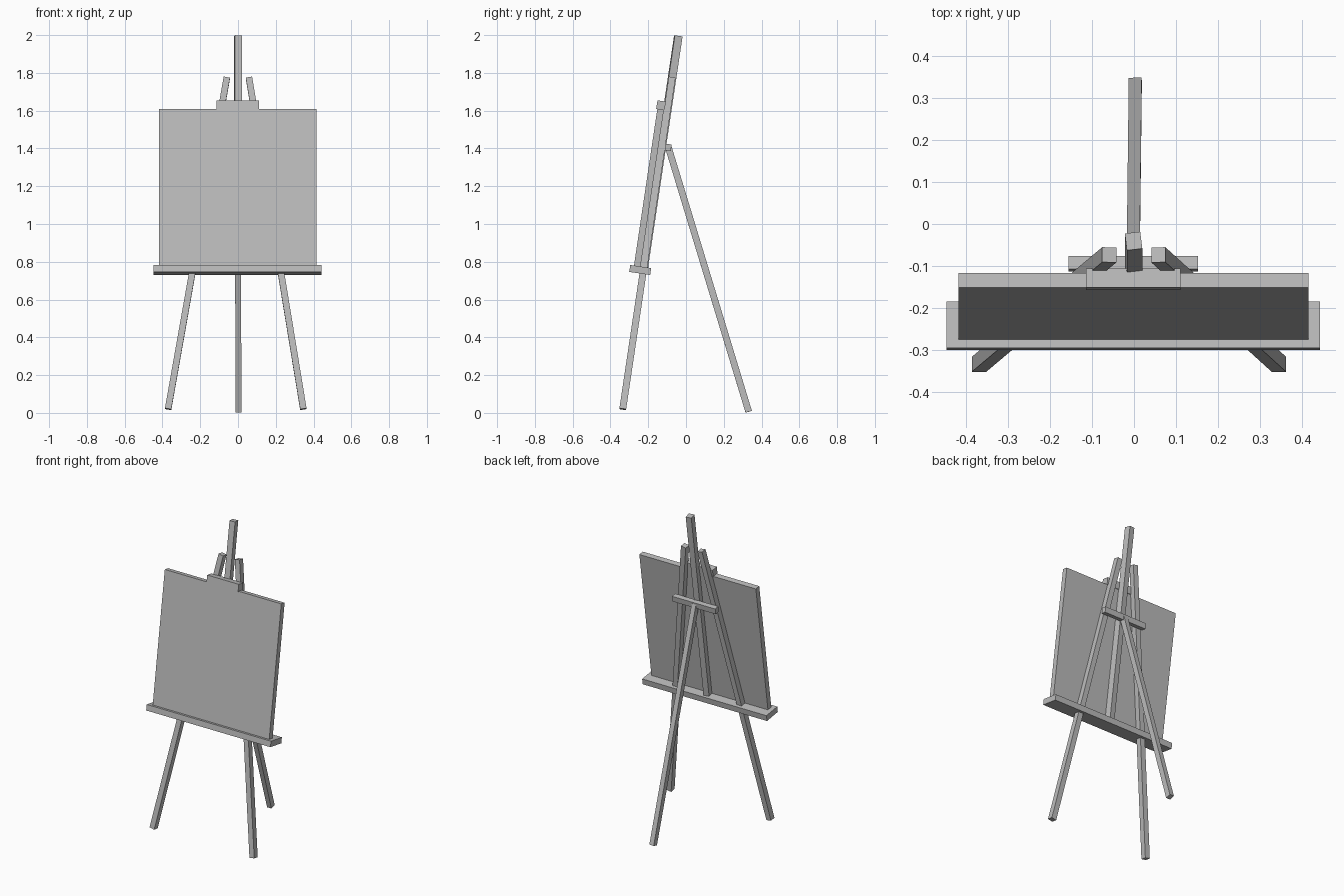
import bpy, bmesh, math
from mathutils import Vector, Matrix

if "Cube" in bpy.data.objects:
    bpy.data.objects.remove(bpy.data.objects["Cube"])

SLOPE = 0.149                                   # backward lean of the front frame
UP = Vector((0, SLOPE, 1)).normalized()
FRONT = Vector((0, -1, SLOPE)).normalized()

grey = bpy.data.materials.new("plain grey")
grey.diffuse_color = (0.5, 0.5, 0.5, 1)
grey.use_nodes = True
grey.node_tree.nodes["Principled BSDF"].inputs["Base Color"].default_value = grey.diffuse_color


def on_frame(x, z, out=0.0):
    """Point on the leaning frame plane, pushed forward by out."""
    return Vector((x, -0.335 + SLOPE * (z - 0.02), z)) + FRONT * out


def beam(name, start, end, width, depth, front=FRONT, twist=0.0):
    """Square-cut bar from start to end; depth is measured along front."""
    axis = end - start
    d = axis.normalized()
    side = front.cross(d).normalized()
    face = d.cross(side)
    rot = Matrix((side, face, d)).transposed() @ Matrix.Rotation(twist, 3, 'Z')
    mat = (Matrix.Translation((start + end) / 2) @ rot.to_4x4()
           @ Matrix.Diagonal((width, depth, axis.length, 1)))
    bm = bmesh.new()
    bmesh.ops.create_cube(bm, size=1, matrix=mat)
    bmesh.ops.recalc_face_normals(bm, faces=bm.faces)
    mesh = bpy.data.meshes.new(name)
    bm.to_mesh(mesh)
    bm.free()
    mesh.materials.append(grey)
    obj = bpy.data.objects.new(name, mesh)
    bpy.context.collection.objects.link(obj)
    return obj


# Splayed front legs
for name, foot, top in (("left_front_leg", -0.37, -0.059),
                        ("right_front_leg", 0.346, 0.058)):
    beam(name, on_frame(foot, 0.02), on_frame(top, 1.775), 0.034, 0.036)

# Centre mast, slightly twisted about its length
beam("centre_mast", on_frame(-0.001, 0.75), on_frame(-0.001, 1.996), 0.037, 0.041,
     twist=math.radians(7))

# Rear support leg and the crossbar it hangs from
beam("rear_leg", Vector((0.003, 0.332, 0.006)), Vector((-0.002, -0.093, 1.405)),
     0.031, 0.035)
beam("rear_crossbar", on_frame(-0.156, 1.41, -0.034), on_frame(0.153, 1.41, -0.034),
     0.036, 0.032)

# Canvas board, its tray and its top clamp
beam("canvas_board", on_frame(-0.001, 0.765, 0.0355), on_frame(-0.001, 1.602, 0.0355),
     0.834, 0.035)
beam("canvas_tray", on_frame(-0.447, 0.754, 0.017), on_frame(0.443, 0.754, 0.017),
     0.037, 0.112)
beam("top_clamp", on_frame(-0.002, 1.60, 0.0365), on_frame(-0.002, 1.646, 0.0365),
     0.226, 0.045)
